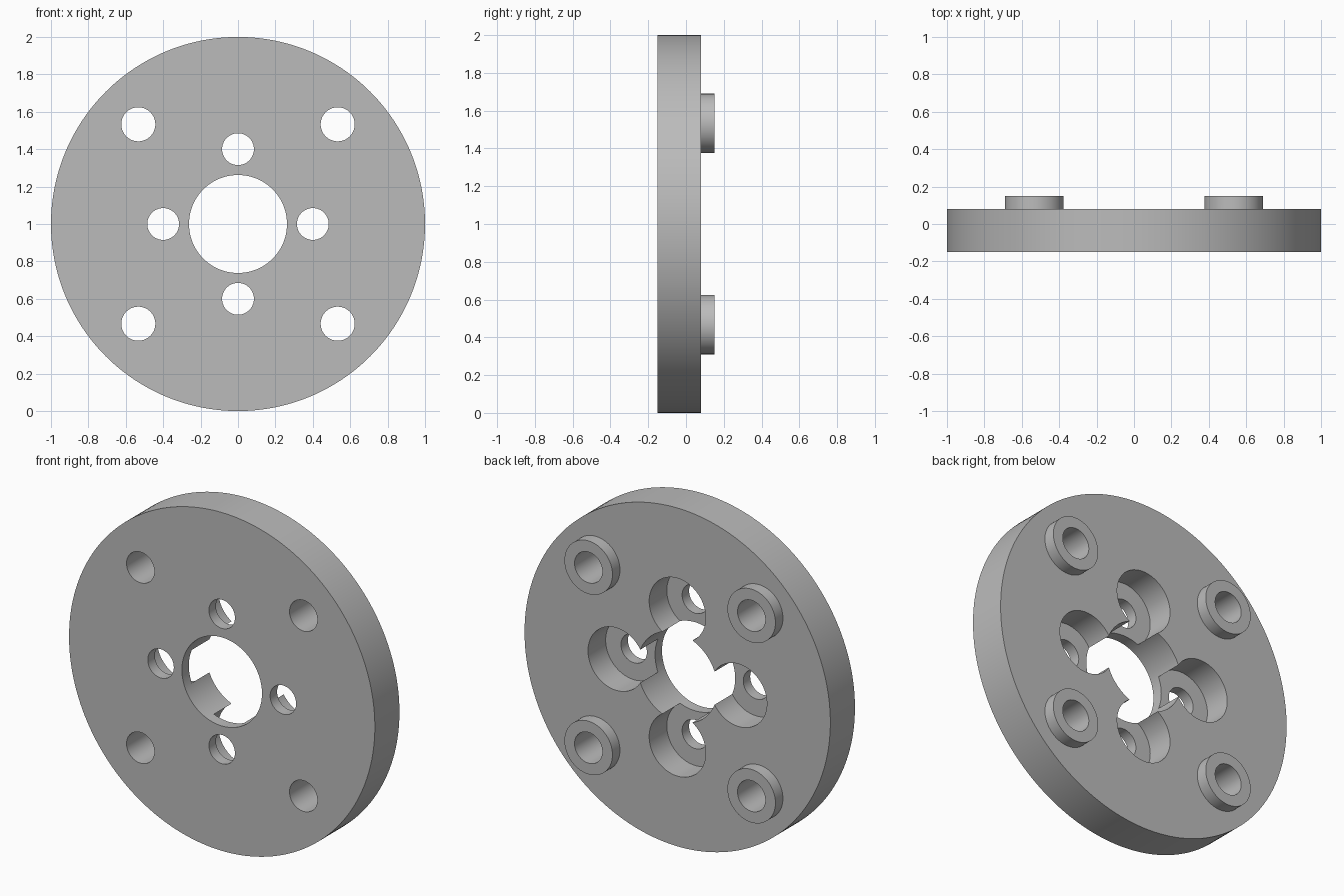
import bpy
import math

cube = bpy.data.objects.get("Cube")
if cube:
    bpy.data.objects.remove(cube, do_unlink=True)

metal = bpy.data.materials.new("plain_grey")
metal.use_nodes = True
grey = (0.5, 0.5, 0.5, 1)
metal.diffuse_color = grey
metal.node_tree.nodes["Principled BSDF"].inputs["Base Color"].default_value = grey

FRONT, BACK, BOSS_END, FLOOR = -0.15, 0.08, 0.15, -0.085
CENTRE_Z = 1.0


def cylinder(name, x, z, radius, y0, y1, sides=96):
    """Cylinder along y, placed relative to the disc axis."""
    bpy.ops.mesh.primitive_cylinder_add(
        vertices=sides, radius=radius, depth=y1 - y0,
        location=(x, (y0 + y1) / 2, CENTRE_Z + z), rotation=(math.pi / 2, 0, 0))
    obj = bpy.context.object
    obj.name = name
    obj.data.materials.append(metal)
    return obj


def combine(target, other, operation):
    mod = target.modifiers.new(operation.lower(), 'BOOLEAN')
    mod.operation = operation
    mod.solver = 'EXACT'
    mod.object = other
    bpy.context.view_layer.objects.active = target
    bpy.ops.object.modifier_apply(modifier=mod.name)
    bpy.data.objects.remove(other, do_unlink=True)


# Main disc with its central bore
disc = cylinder("flange_disc", 0, 0, 1.0, FRONT, BACK, 192)
combine(disc, cylinder("centre_bore", 0, 0, 0.262, -0.4, 0.4), 'DIFFERENCE')

# Four raised bosses on the back, drilled right through
for x in (-0.533, 0.533):
    for z in (-0.533, 0.533):
        combine(disc, cylinder("boss", x, z, 0.157, 0.0, BOSS_END), 'UNION')
        combine(disc, cylinder("boss_hole", x, z, 0.091, -0.4, 0.4), 'DIFFERENCE')

# Four screw holes, counterbored from the back into the central bore
for x, z in ((0.4, 0), (-0.4, 0), (0, 0.4), (0, -0.4)):
    combine(disc, cylinder("counterbore", x, z, 0.185, FLOOR, 0.4), 'DIFFERENCE')
    combine(disc, cylinder("screw_hole", x, z, 0.085, -0.4, 0.4), 'DIFFERENCE')

# Smooth round walls, crisp rims
bpy.ops.object.select_all(action='DESELECT')
disc.select_set(True)
bpy.context.view_layer.objects.active = disc
bpy.ops.object.shade_smooth_by_angle(angle=math.radians(30))
